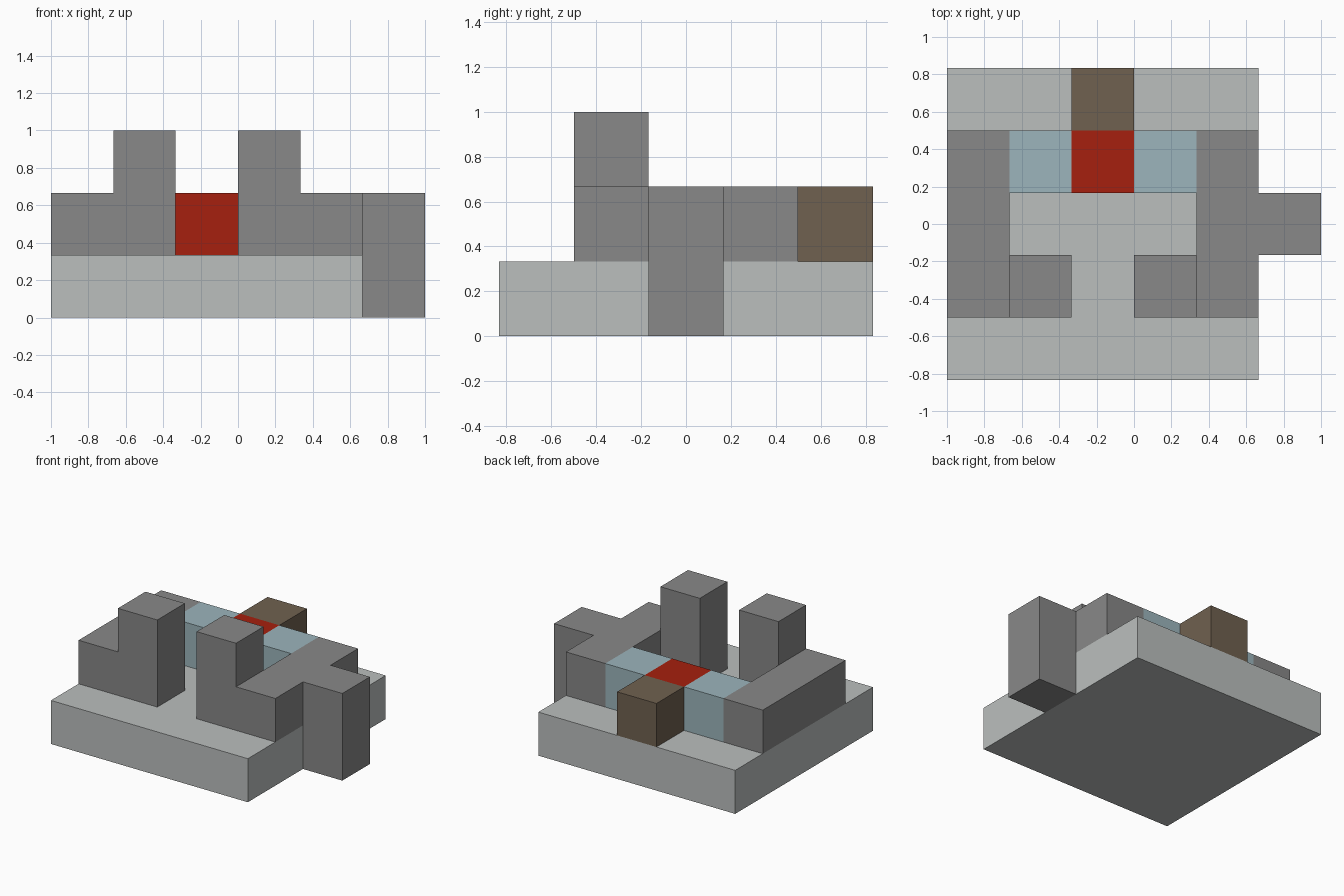
import bpy
import bmesh
from mathutils import Vector

cube = bpy.data.objects.get("Cube")
if cube:
    bpy.data.objects.remove(cube, do_unlink=True)

UNIT = 1 / 3                               # everything sits on a block grid
ORIGIN = Vector((-1.0, -2.5 * UNIT, 0.0))  # front corner of the grid


def make_material(name, color):
    mat = bpy.data.materials.new(name)
    mat.use_nodes = True
    rgba = (*color, 1.0)
    mat.diffuse_color = rgba
    mat.node_tree.nodes["Principled BSDF"].inputs["Base Color"].default_value = rgba
    return mat


pale_stone = make_material("pale stone", (0.497, 0.521, 0.515))
dark_stone = make_material("dark stone", (0.246, 0.246, 0.246))
red = make_material("red", (0.381, 0.0144, 0.0044))
glass = make_material("pale blue glass", (0.332, 0.462, 0.503))
brown = make_material("brown wood", (0.162, 0.120, 0.080))


def block(name, start, size, mat):
    """Box given by its lowest grid corner and its size in grid cells."""
    start, size = Vector(start), Vector(size)
    bm = bmesh.new()
    bmesh.ops.create_cube(bm, size=UNIT)
    bmesh.ops.scale(bm, vec=size, verts=bm.verts)
    mesh = bpy.data.meshes.new(name)
    bm.to_mesh(mesh)
    bm.free()
    mesh.materials.append(mat)
    obj = bpy.data.objects.new(name, mesh)
    obj.location = ORIGIN + (start + size / 2) * UNIT
    bpy.context.collection.objects.link(obj)
    return obj


# Base slab
block("base", (0, 0, 0), (5, 5, 1), pale_stone)

# Side walls with a tower on the inner front corner of each
for side, wall_x, tower_x in (("right", 0, 1), ("left", 4, 3)):
    block(side + "_wall", (wall_x, 1, 1), (1, 3, 1), dark_stone)
    block(side + "_tower", (tower_x, 1, 1), (1, 1, 2), dark_stone)
    block(side + "_window", (tower_x, 3, 1), (1, 1, 1), glass)

# Rear centre blocks
block("red_centre", (2, 3, 1), (1, 1, 1), red)
block("rear_block", (2, 4, 1), (1, 1, 1), brown)

# Buttress standing beside the base
block("side_buttress", (5, 2, 0), (1, 1, 2), dark_stone)
